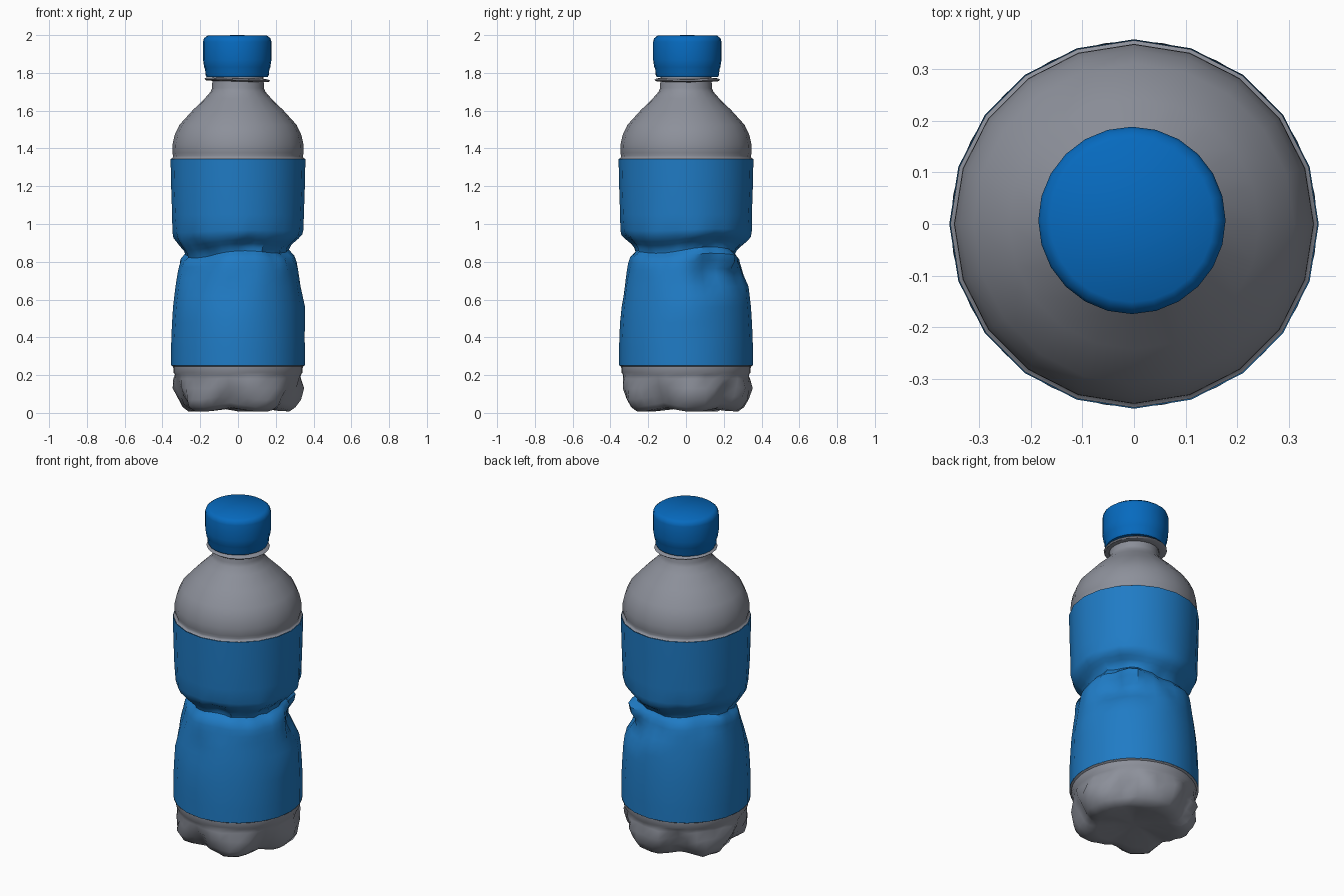
import bpy, bmesh
from math import sin, cos, pi, tau, exp, radians
from mathutils import noise, Vector

cube = bpy.data.objects.get("Cube")
if cube:
    bpy.data.objects.remove(cube)

SIDES = 20


def material(name, rgb):
    m = bpy.data.materials.new(name)
    m.use_nodes = True
    m.diffuse_color = (*rgb, 1)
    bsdf = m.node_tree.nodes["Principled BSDF"]
    bsdf.inputs["Base Color"].default_value = (*rgb, 1)
    bsdf.inputs["Roughness"].default_value = 0.5
    return m


plastic = material("grey plastic", (0.265, 0.28, 0.325))
label_blue = material("label blue", (0.014, 0.2, 0.56))
cap_blue = material("cap blue", (0.002, 0.145, 0.52))


def lathe(name, profile, mat, warp=None, segs=SIDES, centre=(0, 0), angle=35):
    """Spin (radius, z) points bottom to top; warp(a, r, z) may move each point."""
    bm = bmesh.new()
    rings = []
    for r, z in profile:
        if r == 0:
            rings.append([bm.verts.new((*centre, z))] * segs)
            continue
        ring = []
        for i in range(segs):
            a = tau * i / segs
            rr, zz = warp(a, r, z) if warp else (r, z)
            ring.append(bm.verts.new((centre[0] + rr * cos(a), centre[1] + rr * sin(a), zz)))
        rings.append(ring)
    for low, high in zip(rings, rings[1:]):
        for i in range(segs):
            j = (i + 1) % segs
            corners = list(dict.fromkeys((low[i], low[j], high[j], high[i])))
            bm.faces.new(corners)
    mesh = bpy.data.meshes.new(name)
    bm.to_mesh(mesh)
    bm.free()
    mesh.materials.append(mat)
    obj = bpy.data.objects.new(name, mesh)
    bpy.context.collection.objects.link(obj)
    bpy.ops.object.select_all(action="DESELECT")
    obj.select_set(True)
    bpy.context.view_layer.objects.active = obj
    bpy.ops.object.shade_smooth_by_angle(angle=radians(angle))


def turn(a, b):
    """Signed smallest angle between two directions."""
    return (a - b + pi) % tau - pi


# Crumpled base: five feet split by wedge grooves that widen downwards
def feet(a, r, z):
    if z > 0.19:
        return r, z
    away = abs(turn(5 * (a - 5 * pi / 4), 0)) / pi
    depth = min(1, (0.2 - z) / 0.13)
    groove = max(0, away - 0.75 + 0.5 * depth) / (0.25 + 0.5 * depth)
    groove *= min(1, r / 0.3) ** 2
    crumple = 0.025 * noise.noise(Vector((cos(a) * 4, sin(a) * 4, z * 12)))
    return r * (1 - 0.15 * groove * depth) + crumple, max(0, z + 0.025 * groove * depth)


lathe("base", [(0, 0.035), (0.12, 0.03), (0.21, 0.012), (0.275, 0.008), (0.312, 0.03),
               (0.336, 0.07), (0.341, 0.13), (0.335, 0.18), (0.334, 0.202),
               (0.342, 0.215), (0.343, 0.245), (0.354, 0.252)], plastic, feet, 40, angle=50)

# Label sleeve with a squeezed waist
SLEEVE = [(0.354, 0.25), (0.354, 0.33), (0.353, 0.4), (0.349, 0.48), (0.344, 0.56),
          (0.337, 0.62), (0.331, 0.67), (0.324, 0.715), (0.316, 0.755), (0.308, 0.79),
          (0.298, 0.82), (0.283, 0.835), (0.27, 0.85), (0.278, 0.872), (0.295, 0.89),
          (0.316, 0.91), (0.338, 0.935), (0.346, 0.965), (0.349, 1.05), (0.354, 1.2),
          (0.357, 1.345)]
# Pointed dents: direction, height, half width, half height, depth
DENTS = [(0.5, 0.74, 0.5, 0.12, 0.07), (1.05, 0.72, 0.4, 0.11, 0.04),
         (0.75, 0.83, 0.35, 0.06, -0.03), (0.0, 0.55, 0.5, 0.12, -0.012),
         (1.55, 0.79, 0.4, 0.12, 0.035), (-2.4, 0.76, 0.45, 0.2, 0.03),
         (-1.4, 0.88, 0.3, 0.07, 0.025), (-0.8, 0.8, 0.35, 0.1, -0.015),
         (-1.75, 0.66, 0.5, 0.16, 0.012), (2.9, 0.85, 0.4, 0.06, -0.02)]


def squeeze(a, r, z):
    near = exp(-((z - 0.86) / 0.1) ** 2)
    # The crease wanders up and down around the waist
    z += near * (0.016 * cos(a - 0.4) + 0.014 * sin(3 * a))
    # Flat panels between the corners
    r *= cos(pi / SIDES) / cos(a % (tau / SIDES) - pi / SIDES)
    for da, dz, wa, wz, depth in DENTS:
        d = ((turn(a, da) / wa) ** 2 + ((z - dz) / wz) ** 2) ** 0.5
        r -= depth * max(0, 1 - d)
    r += 0.025 * near * noise.noise(Vector((cos(a) * 4, sin(a) * 4, z * 7)))
    return r, z


lathe("label", SLEEVE, label_blue, squeeze, 2 * SIDES, angle=40)

# Shoulder and neck
lathe("shoulder", [(0.355, 1.345), (0.347, 1.349), (0.343, 1.36), (0.348, 1.376),
                   (0.347, 1.42), (0.336, 1.47), (0.31, 1.525), (0.242, 1.6),
                   (0.176, 1.665), (0.145, 1.7), (0.137, 1.72), (0.135, 1.8)],
      plastic, angle=50)


# Slightly tilted neck ring
def tilt(a, r, z):
    return r, z - 0.03 * r * cos(a)


NECK = (-0.004, 0.007)
lathe("neck_ring", [(0.13, 1.754), (0.165, 1.756), (0.174, 1.763), (0.165, 1.77), (0.13, 1.773)],
      plastic, tilt, SIDES, NECK)

# Cap narrowing to its tamper band
lathe("cap", [(0.135, 1.782), (0.162, 1.778), (0.168, 1.79), (0.17, 1.82), (0.175, 1.83),
              (0.181, 1.87), (0.181, 1.965), (0.176, 1.983), (0.158, 1.997), (0.0, 2.0)],
      cap_blue, None, 24, NECK, 60)
